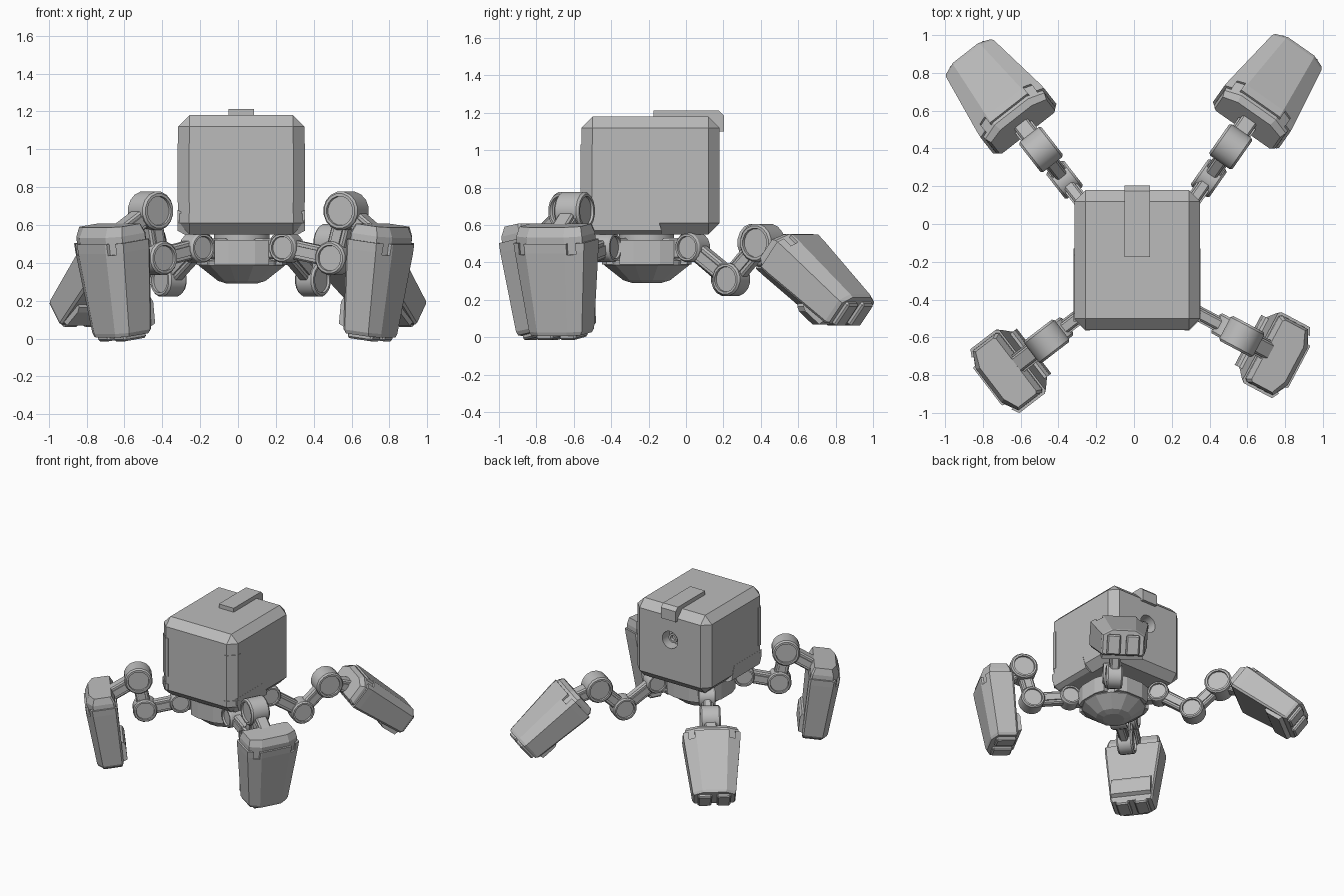
import bpy, bmesh
from math import radians, cos, sin, pi, atan2, hypot
from mathutils import Matrix

if "Cube" in bpy.data.objects:
    bpy.data.objects.remove(bpy.data.objects["Cube"], do_unlink=True)

GREY = bpy.data.materials.new("plain_grey")
GREY.use_nodes = True
COLOUR = (0.5, 0.5, 0.5, 1)
GREY.diffuse_color = COLOUR
GREY.node_tree.nodes["Principled BSDF"].inputs["Base Color"].default_value = COLOUR
I = Matrix.Identity(4)


def finish(name, bm, M=I, bevel=0, smooth=False):
    bmesh.ops.recalc_face_normals(bm, faces=bm.faces)
    if bevel:
        bmesh.ops.bevel(bm, geom=bm.edges[:], offset=bevel, segments=1, affect='EDGES')
    bm.transform(M)
    if M.determinant() < 0:
        bmesh.ops.reverse_faces(bm, faces=bm.faces)
    me = bpy.data.meshes.new(name)
    bm.to_mesh(me)
    bm.free()
    me.materials.append(GREY)
    ob = bpy.data.objects.new(name, me)
    bpy.context.collection.objects.link(ob)
    if smooth:
        bpy.ops.object.select_all(action='DESELECT')
        ob.select_set(True)
        bpy.context.view_layer.objects.active = ob
        bpy.ops.object.shade_smooth_by_angle(angle=radians(28))
    return ob


def loft(name, rings, M=I, bevel=0, smooth=False):
    """Skin a stack of equal-length rings and close both ends."""
    bm = bmesh.new()
    rows = [[bm.verts.new(p) for p in ring] for ring in rings]
    n = len(rows[0])
    for a, b in zip(rows, rows[1:]):
        for i in range(n):
            bm.faces.new((a[i], a[(i + 1) % n], b[(i + 1) % n], b[i]))
    bm.faces.new(rows[0])
    bm.faces.new(rows[-1])
    return finish(name, bm, M, bevel, smooth)


def box(name, lo, hi, M=I, bevel=0):
    rect = [(lo[0], lo[1]), (hi[0], lo[1]), (hi[0], hi[1]), (lo[0], hi[1])]
    return loft(name, [[(x, y, z) for x, y in rect] for z in (lo[2], hi[2])], M, bevel)


def lathe(name, profile, M=I, sides=16):
    """Spin (radius, height) pairs round z."""
    rings = [[(r * cos(2 * pi * (i + .5) / sides), r * sin(2 * pi * (i + .5) / sides), z)
              for i in range(sides)] for r, z in profile]
    return loft(name, rings, M, 0, sides > 12)


def cut(ob, cutters):
    bpy.context.view_layer.objects.active = ob
    for c in cutters:
        m = ob.modifiers.new("cut", 'BOOLEAN')
        m.object, m.operation, m.solver = c, 'DIFFERENCE', 'EXACT'
        bpy.ops.object.modifier_apply(modifier=m.name)
        bpy.data.objects.remove(c, do_unlink=True)


# Body cube with a round socket in the back
CX = 0.017
body = box("body", (-.316, -.56, .55), (.35, .18, 1.18), bevel=.06)
back = Matrix.Translation((CX, .18, .93)) @ Matrix.Rotation(-pi / 2, 4, 'X')
cut(body, [lathe("socket_cutter", [(.07, -.09), (.07, .05)], back)])
lathe("socket_plug", [(.038, -.1), (.038, -.035), (.022, -.035), (.022, -.06)], back, 12)
box("top_strip", (CX - .067, -.175, 1.16), (CX + .067, .15, 1.212))
strip_side = [(.14, 1.212), (.175, 1.212), (.203, 1.185), (.203, 1.1), (.17, 1.1), (.14, 1.16)]
loft("strip_fold", [[(x, y, z) for y, z in strip_side] for x in (CX - .067, CX + .067)])
for s, side in ((1, "left"), (-1, "right")):
    M = Matrix.Translation((CX, 0, 0)) @ Matrix.Scale(s, 4, (1, 0, 0))
    wrap = [(.25, -.564), (.276, -.564), (.337, -.503), (.337, -.475), (.25, -.475)]
    for part, low, high in (("corner_plate_", .72, 1.03), ("corner_cap_", .61, .66)):
        loft(part + side, [[(x, y, z) for x, y in wrap] for z in (low, high)], M)
    sill = [(-.515, .61), (-.49, .55), (-.13, .55), (-.165, .66), (-.515, .66)]
    loft("side_sill_" + side, [[(x, y, z + lift) for y, z in sill]
                               for x, lift in ((.23, 0), (.3, 0), (.336, .02))], M)

# Turret ring and bowl under the body
P = Matrix.Translation((.02, -.21, 0))
lathe("neck", [(.15, .48), (.15, .57)], P)
lathe("pelvis_bowl", [(.08, .29), (.13, .305), (.235, .385), (.24, .41), (.2, .42), (.19, .52)], P, 12)
for k in range(4):
    R = P @ Matrix.Rotation(k * pi / 2, 4, 'Z')
    pad = [(.12, -.145), (.215, -.145), (.24, -.07), (.24, .07), (.215, .145), (.12, .145)]
    loft("pelvis_pad", [[(x, y, z) for x, y in pad] for z in (.39, .52)], R)


def joint(name, L, at, r, w):
    """Pivot drum across the leg with dished ends."""
    M = L @ Matrix.Translation((at[0], 0, at[1])) @ Matrix.Rotation(pi / 2, 4, 'X')
    h = w / 2
    lathe(name, [(r * .74, -h + .014), (r * .76, -h), (r * .9, -h), (r, -h + .012),
                 (r, h - .012), (r * .9, h), (r * .76, h), (r * .74, h - .014)], M)


def link(name, L, a, b, w, t):
    """Bar between two pivots, with a raised rib on each side."""
    d = hypot(b[0] - a[0], b[1] - a[1])
    M = (L @ Matrix.Translation((a[0], 0, a[1]))
         @ Matrix.Rotation(-atan2(b[1] - a[1], b[0] - a[0]), 4, 'Y'))
    box(name, (0, -w / 2, -t / 2), (d, w / 2, t / 2), M, .01)
    box(name + "_rib", (.05, -w / 2 - .01, -t / 4), (d - .05, w / 2 + .01, t / 4), M)


def foot(name, F, lid):
    """Tapered shell hanging down -z, with outward side +x."""
    half = [(-.1, .2), (-.085, .213), (.085, .213), (.135, .12)]
    plan = half + [(x, -y) for x, y in reversed(half)]

    def ring(sx, sy, z, dx=0):
        return [(x * sx + dx, y * sy, z) for x, y in plan]
    shell = loft(name + "_shell", [ring(.76, .7, -.5, .004), ring(.83, .75, -.48),
                                   ring(1, .98, -.05), ring(1, 1, 0)], F)
    cut(shell, [box("notch_cutter", (.02, s * .15 - .022, -.06), (.3, s * .15 + .022, .1), F)
                for s in (1, -1)])
    # Squared-off lid, running the full width
    loft(name + "_lid", [ring(.9, .94, -.08), ring(.9, .93, lid * .4), ring(.7, .87, lid)], F)
    heel = [(-.06, -.3), (-.105, -.315), (-.118, -.34), (-.115, -.455), (-.06, -.475)]
    loft(name + "_heel", [[(x, y, z) for x, z in heel] for y in (-.15, .15)], F)
    for s in (1, -1):
        box(name + "_toe", (-.075, s * .07 - .05, -.525), (.075, s * .07 + .05, -.47), F, .01)


# Legs: hip corner, heading, then knee, elbow and foot as (reach, height), foot tilt, lid height
HIP = (.02, .48)
BACK = ((.272, .31), (.475, .505), (.668, .445), -51, .05)
LEGS = (("front_left", (.24, -.42), -28, ((.305, .425), (.375, .675), (.585, .515), 7.5, .085)),
        ("front_right", (-.2, -.42), 217.5, ((.28, .425), (.33, .675), (.592, .515), 8, .085)),
        ("back_left", (.24, .02), 55, BACK),
        ("back_right", (-.2, .02), 128, BACK))
for name, hip, heading, (knee, elbow, ankle, tilt, lid) in LEGS:
    L = Matrix.Translation((hip[0], hip[1], 0)) @ Matrix.Rotation(radians(heading), 4, 'Z')
    box(name + "_hip_mount", (-.16, -.042, .42), (0, .042, .53), L, .01)
    joint(name + "_hip", L, HIP, .08, .12)
    link(name + "_thigh", L, HIP, knee, .06, .1)
    joint(name + "_knee", L, knee, .09, .12)
    link(name + "_shin", L, knee, elbow, .065, .1)
    joint(name + "_elbow", L, elbow, .103, .15)
    link(name + "_ankle", L, elbow, ankle, .09, .1)
    foot(name + "_foot", L @ Matrix.Translation((ankle[0], 0, ankle[1]))
         @ Matrix.Rotation(radians(tilt), 4, 'Y'), lid)
